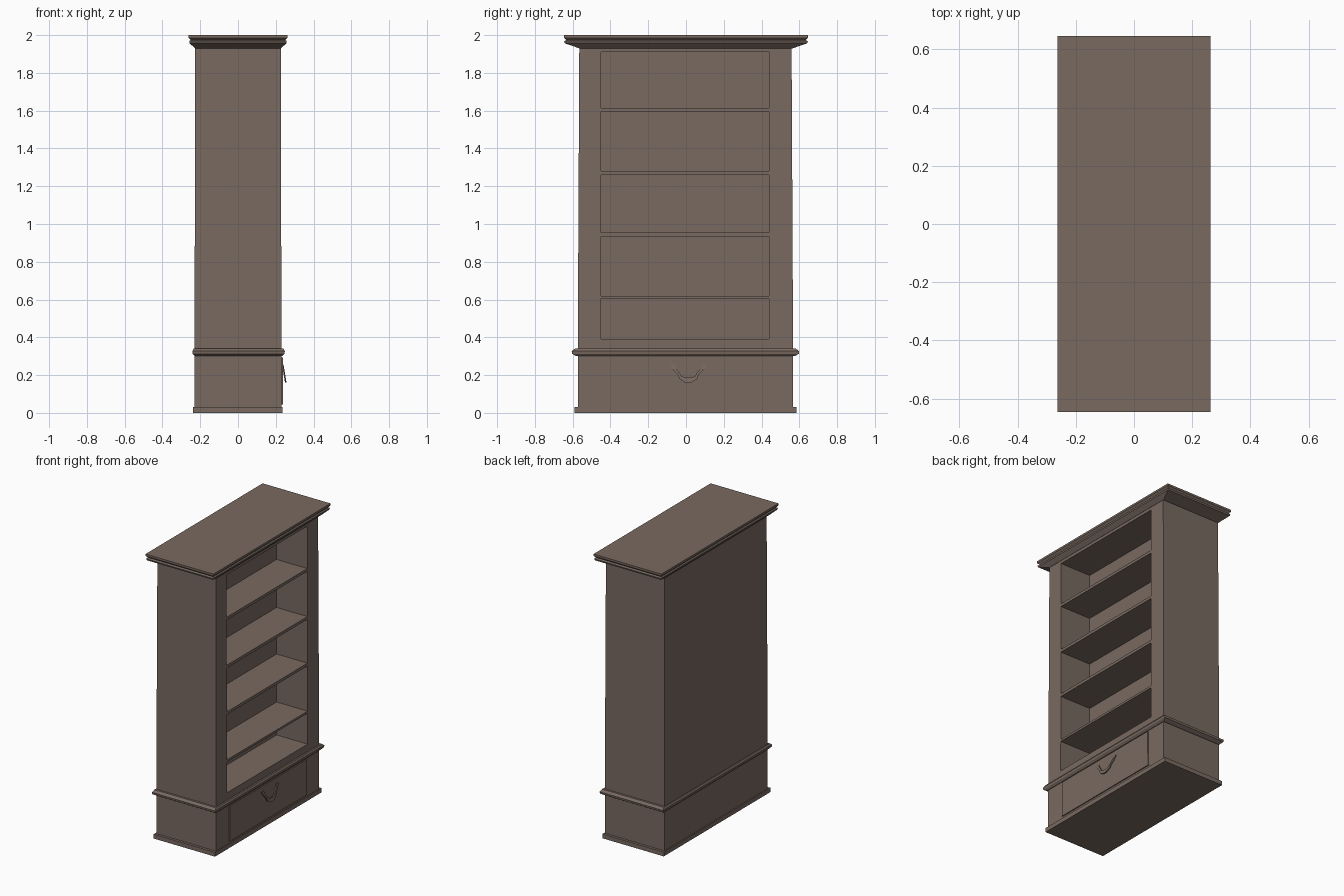
import bpy, bmesh

cube = bpy.data.objects.get("Cube")
if cube:
    bpy.data.objects.remove(cube, do_unlink=True)

wood = bpy.data.materials.new("brown_wood")
wood.use_nodes = True
colour = (0.19, 0.143, 0.119, 1)
wood.diffuse_color = colour
wood.node_tree.nodes["Principled BSDF"].inputs["Base Color"].default_value = colour


def make_object(name, bm):
    bmesh.ops.recalc_face_normals(bm, faces=bm.faces)
    mesh = bpy.data.meshes.new(name)
    bm.to_mesh(mesh)
    bm.free()
    mesh.materials.append(wood)
    obj = bpy.data.objects.new(name, mesh)
    bpy.context.scene.collection.objects.link(obj)
    return obj


def add_loft(bm, rings, cx=0, cy=0):
    """Stack rectangular rings given as (half depth, half width, height)."""
    loops = [[bm.verts.new((cx + sx * hx, cy + sy * hy, z))
              for sx, sy in ((-1, -1), (1, -1), (1, 1), (-1, 1))]
             for hx, hy, z in rings]
    for low, high in zip(loops, loops[1:]):
        for i in range(4):
            j = (i + 1) % 4
            bm.faces.new((low[i], low[j], high[j], high[i]))
    bm.faces.new(loops[0][::-1])
    bm.faces.new(loops[-1])


def loft(name, rings, cx=0, cy=0):
    bm = bmesh.new()
    add_loft(bm, rings, cx, cy)
    return make_object(name, bm)


# Base, lower case and mouldings
loft("plinth", [(0.237, 0.588, 0), (0.237, 0.588, 0.03)], -0.001, -0.003)
loft("drawer_case", [(0.23, 0.57, 0.03), (0.23, 0.57, 0.305)], 0, -0.003)
loft("waist_moulding", [(0.231, 0.578, 0.3), (0.243, 0.6, 0.313),
                        (0.245, 0.602, 0.327), (0.238, 0.585, 0.34)], 0.003, -0.003)
loft("crown", [(0.228, 0.565, 1.93), (0.256, 0.642, 1.957), (0.258, 0.645, 1.968),
               (0.251, 0.633, 1.974), (0.262, 0.646, 1.986), (0.262, 0.646, 2)])

# Bookcase with five open compartments
case = loft("shelf_case", [(0.23, 0.57, 0.335), (0.227, 0.562, 1.935)], 0, -0.003)
bm = bmesh.new()
for low, high in ((0.39, 0.605), (0.62, 0.935), (0.955, 1.26),
                  (1.28, 1.595), (1.615, 1.91)):
    add_loft(bm, [(0.15, 0.445, low), (0.15, 0.445, high)], 0.14, -0.005)
cutter = make_object("compartment_cutter", bm)
cutter.hide_render = True
cut = case.modifiers.new("compartments", "BOOLEAN")
cut.operation = "DIFFERENCE"
cut.solver = "EXACT"
cut.object = cutter
bpy.context.view_layer.objects.active = case
bpy.ops.object.modifier_apply(modifier=cut.name)
bpy.data.objects.remove(cutter, do_unlink=True)

# Drawer front
loft("drawer_front", [(0.01, 0.425, 0.045), (0.01, 0.42, 0.293)], 0.227, -0.005)

# Drooping drawer handle: a bent band leaning forward at the bottom
outer = [(0.097, 0.255), (0.077, 0.225), (0.058, 0.205), (0.045, 0.178), (0.016, 0.16)]
inner = [(0.07, 0.255), (0.064, 0.235), (0.048, 0.215), (0.035, 0.194), (0.016, 0.187)]
outer += [(-y, z) for y, z in reversed(outer)]
inner += [(-y, z) for y, z in reversed(inner)]
bm = bmesh.new()


def handle_vert(point, back):
    y, z = point
    return bm.verts.new((0.241 + (0.255 - z) * 0.17 - back, y + 0.012, z))


rows = [[handle_vert(o, 0), handle_vert(i, 0), handle_vert(i, 0.008), handle_vert(o, 0.008)]
        for o, i in zip(outer, inner)]
for a, b in zip(rows, rows[1:]):
    for k in range(4):
        n = (k + 1) % 4
        bm.faces.new((a[k], a[n], b[n], b[k]))
bm.faces.new(rows[0])
bm.faces.new(rows[-1][::-1])
make_object("drawer_handle", bm)
